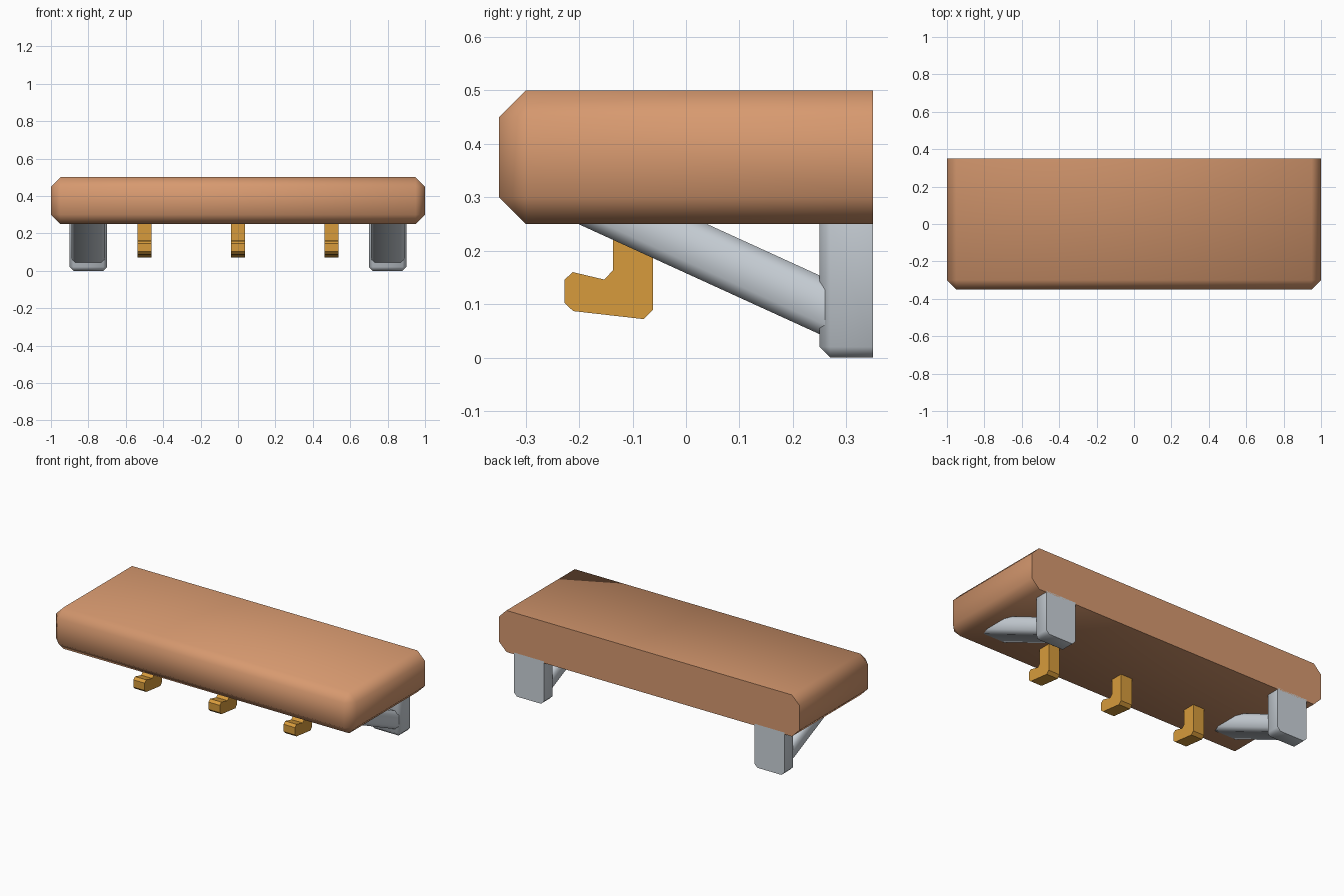
import bpy, bmesh, math
from mathutils import Matrix, Vector

if "Cube" in bpy.data.objects:
    bpy.data.objects.remove(bpy.data.objects["Cube"])


def material(name, rgb):
    m = bpy.data.materials.new(name)
    m.diffuse_color = (*rgb, 1)
    m.use_nodes = True
    m.node_tree.nodes["Principled BSDF"].inputs["Base Color"].default_value = m.diffuse_color
    return m


WOOD = material("warm wood", (0.68, 0.32, 0.16))
STEEL = material("pale grey metal", (0.60, 0.65, 0.70))
BRASS = material("brass", (0.68, 0.33, 0.045))


def finish(name, bm, mat, smooth=True):
    bmesh.ops.recalc_face_normals(bm, faces=bm.faces)
    mesh = bpy.data.meshes.new(name)
    bm.to_mesh(mesh)
    bm.free()
    mesh.materials.append(mat)
    ob = bpy.data.objects.new(name, mesh)
    bpy.context.collection.objects.link(ob)
    if smooth:
        bpy.ops.object.select_all(action='DESELECT')
        ob.select_set(True)
        bpy.context.view_layer.objects.active = ob
        bpy.ops.object.shade_smooth_by_angle(angle=math.radians(50))
    return ob


def chamfered_box(name, lo, hi, width, mat, keep=lambda e: True, matrix=Matrix()):
    """Box from corner lo to corner hi; edges passing keep() are chamfered."""
    lo, hi = Vector(lo), Vector(hi)
    bm = bmesh.new()
    bmesh.ops.create_cube(bm, size=1)
    for v in bm.verts:
        v.co = (lo + hi) / 2 + v.co * (hi - lo)
    bmesh.ops.bevel(bm, geom=[e for e in bm.edges if keep(e)], offset=width,
                    offset_type='OFFSET', segments=1, affect='EDGES')
    bm.transform(matrix)
    return finish(name, bm, mat)


def not_back(e):
    return min(v.co.y for v in e.verts) < 0.349


# shelf board, flat against the wall at the back
chamfered_box("shelf_board", (-1, -0.35, 0.25), (1, 0.35, 0.5), 0.05, WOOD, not_back)

# two brackets: wall plate and sloping brace
slope = math.atan2(0.21, 0.46)
for side, x in (("left", -0.8), ("right", 0.8)):
    chamfered_box(side + "_wall_plate", (x - 0.1, 0.25, 0), (x + 0.1, 0.35, 0.26), 0.02, STEEL,
                  lambda e: not_back(e) and min(v.co.z for v in e.verts) < 0.25)
    place = Matrix.Translation((x, 0.30, 0.021)) @ Matrix.Rotation(-slope, 4, 'X')
    chamfered_box(side + "_brace", (-0.09, -0.56, 0), (0.09, 0, 0.1), 0.02, STEEL,
                  lambda e: abs(e.verts[0].co.y - e.verts[1].co.y) > 0.1, place)

# three coat hooks, one side profile (y, z) extruded along x
PROFILE = [(-0.137, 0.26), (-0.137, 0.163), (-0.153, 0.146), (-0.212, 0.16),
           (-0.227, 0.146), (-0.227, 0.102), (-0.211, 0.087), (-0.079, 0.072),
           (-0.062, 0.089), (-0.062, 0.26)]
for name, x in (("left_hook", -0.5), ("middle_hook", 0), ("right_hook", 0.5)):
    bm = bmesh.new()
    face = bm.faces.new([bm.verts.new((x - 0.0375, y, z)) for y, z in PROFILE])
    out = bmesh.ops.extrude_face_region(bm, geom=[face])
    bmesh.ops.translate(bm, vec=(0.075, 0, 0),
                        verts=[g for g in out["geom"] if isinstance(g, bmesh.types.BMVert)])
    finish(name, bm, BRASS, smooth=False)
